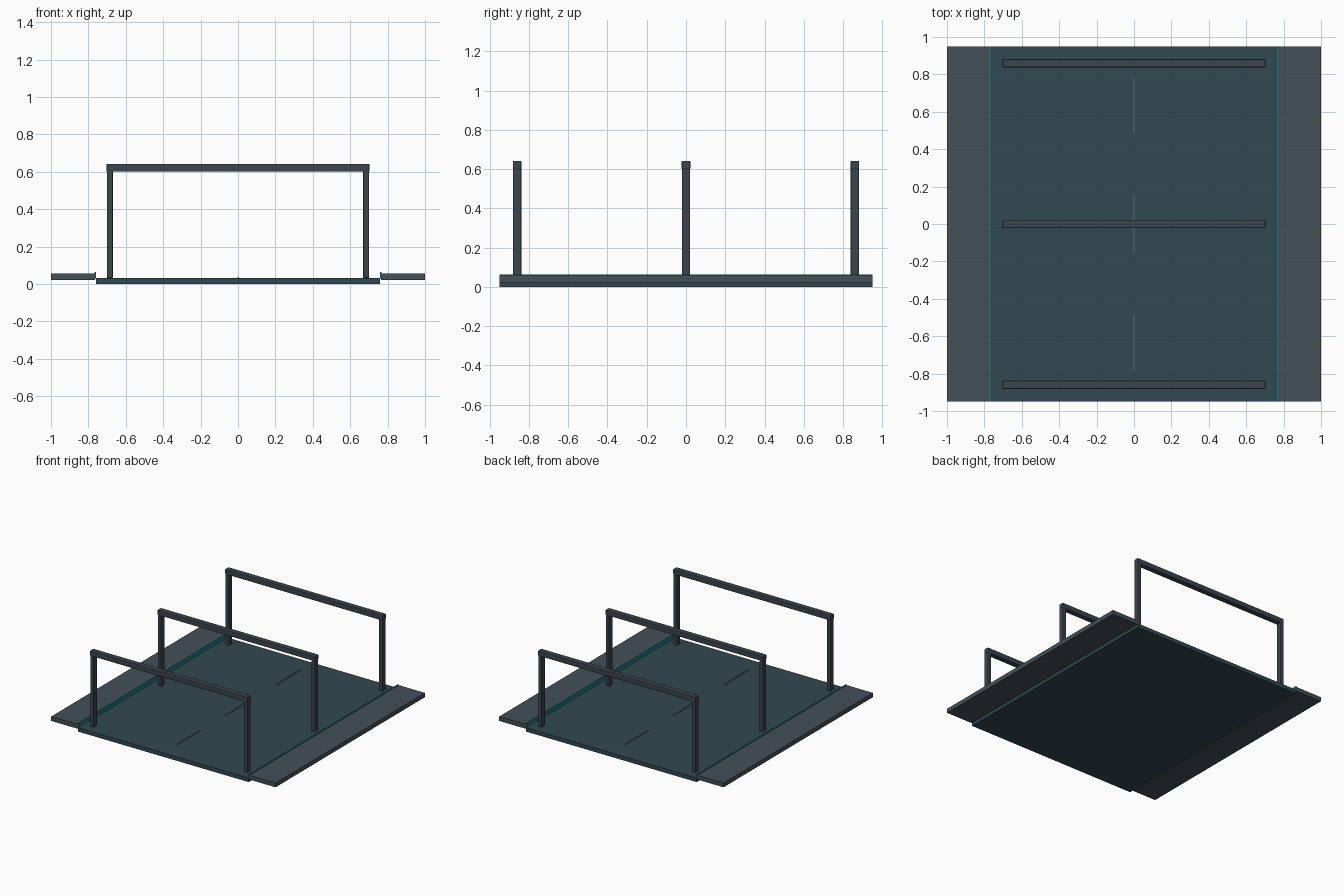
import bpy

if "Cube" in bpy.data.objects:
    bpy.data.objects.remove(bpy.data.objects["Cube"])


def material(name, rgb):
    m = bpy.data.materials.new(name)
    m.diffuse_color = (*rgb, 1)
    m.use_nodes = True
    m.node_tree.nodes["Principled BSDF"].inputs["Base Color"].default_value = m.diffuse_color
    return m


ROAD = material("asphalt", (0.032, 0.065, 0.083))
WALK = material("pavement", (0.058, 0.08, 0.095))
METAL = material("dark_metal", (0.044, 0.058, 0.075))
EDGE = material("teal_edge", (0.01, 0.22, 0.25))
PAINT = material("lane_paint", (0.12, 0.19, 0.22))


def box(name, lo, hi, mat, bevel=0):
    """Box between two corners, with an optional small chamfer."""
    bpy.ops.mesh.primitive_cube_add(
        size=1, location=[(a + b) / 2 for a, b in zip(lo, hi)])
    o = bpy.context.object
    o.name = name
    o.scale = [b - a for a, b in zip(lo, hi)]
    bpy.ops.object.transform_apply(location=False, rotation=False, scale=True)
    o.data.materials.append(mat)
    if bevel:
        mod = o.modifiers.new("edge_bevel", 'BEVEL')
        mod.width = bevel
        mod.segments = 2
    return o


def side_box(name, x0, x1, y0, y1, z0, z1, mat, bevel=0):
    """The same box on the left and on the right."""
    box(name + "_right", (x0, y0, z0), (x1, y1, z1), mat, bevel)
    box(name + "_left", (-x1, y0, z0), (-x0, y1, z1), mat, bevel)


# Road slab, raised pavements and thin edge strips
box("road", (-0.76, -0.95, 0), (0.76, 0.95, 0.032), ROAD)
side_box("pavement", 0.764, 1.0, -0.95, 0.95, 0.022, 0.057, WALK)
side_box("edge_strip", 0.76, 0.768, -0.95, 0.95, 0.028, 0.063, EDGE)

# Lane dashes along the centre
for i, y in enumerate((-0.635, 0, 0.635)):
    box(f"lane_dash_{i}", (-0.004, y - 0.152, 0.03), (0.004, y + 0.152, 0.038), PAINT)

# Three overhead gates: two posts and a beam each
for i, y in enumerate((-0.86, 0, 0.86)):
    side_box(f"gate_post_{i}", 0.669, 0.701, y - 0.021, y + 0.021, 0.032, 0.62, METAL, 0.004)
    box(f"gate_beam_{i}", (-0.703, y - 0.022, 0.6), (0.703, y + 0.022, 0.642), METAL, 0.005)
